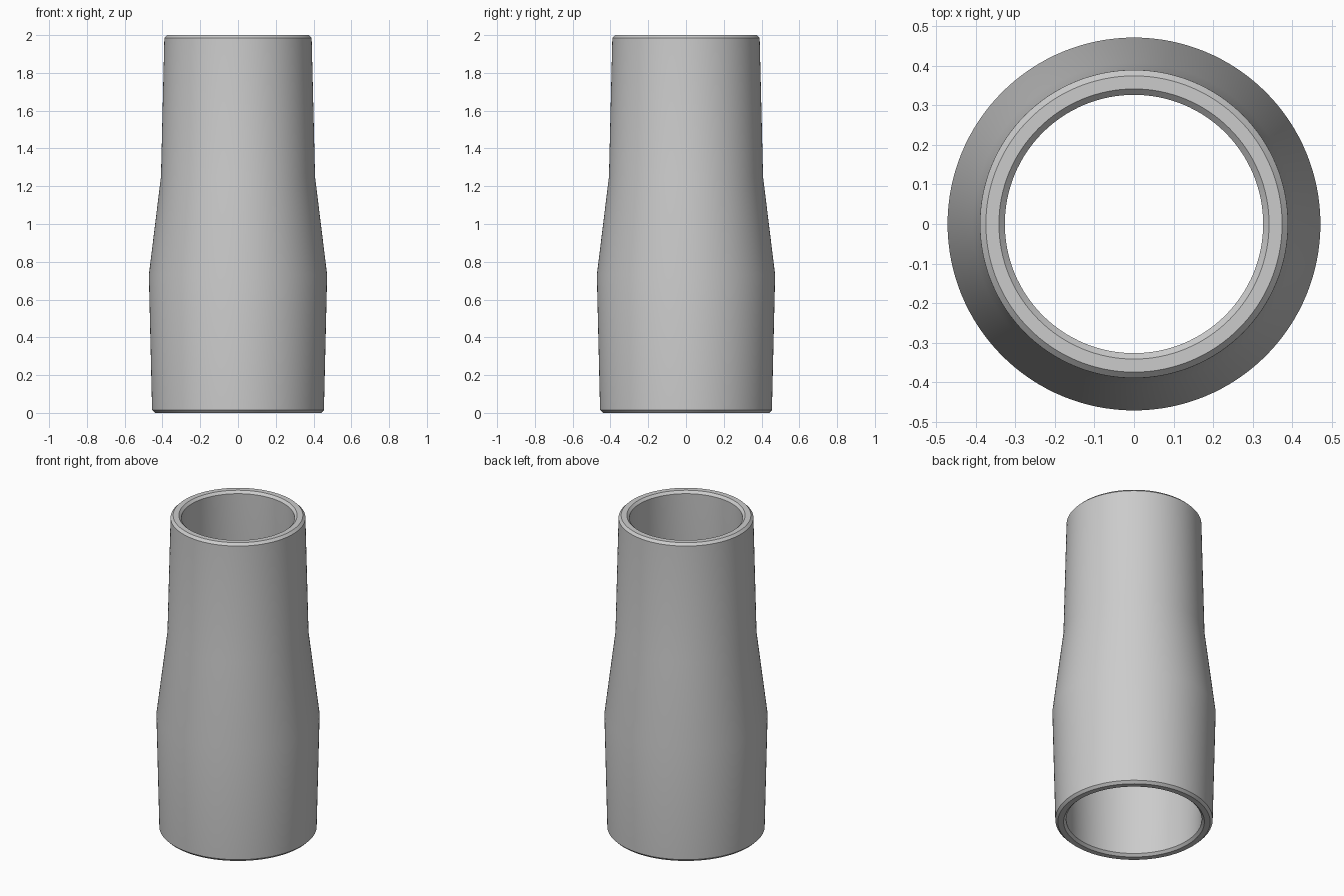
import bpy
import bmesh
import math

cube = bpy.data.objects.get("Cube")
if cube:
    bpy.data.objects.remove(cube, do_unlink=True)

SEGMENTS = 128
WALL = 0.063      # wall thickness
CHAMFER = 0.015   # bevel on all four rims
HEIGHT = 2.0

# Outer wall (radius, height): wide socket, taper, narrow socket
outer = [(0.455, CHAMFER), (0.472, 0.73), (0.408, 1.25), (0.39, HEIGHT - CHAMFER)]
inner = [(r - WALL, z) for r, z in reversed(outer)]

# Closed wall section with chamfered rims
top_r, bottom_r = outer[-1][0], outer[0][0]
section = outer + [(top_r - CHAMFER, HEIGHT), (top_r - WALL + CHAMFER, HEIGHT)]
section += inner + [(bottom_r - WALL + CHAMFER, 0), (bottom_r - CHAMFER, 0)]

# Revolve the section about z
bm = bmesh.new()
rings = []
for i in range(SEGMENTS):
    a = math.tau * i / SEGMENTS
    rings.append([bm.verts.new((r * math.cos(a), r * math.sin(a), z)) for r, z in section])
for i, ring in enumerate(rings):
    following = rings[(i + 1) % SEGMENTS]
    for j in range(len(section)):
        k = (j + 1) % len(section)
        bm.faces.new((ring[j], following[j], following[k], ring[k]))
bmesh.ops.recalc_face_normals(bm, faces=bm.faces)
mesh = bpy.data.meshes.new("reducer_sleeve")
bm.to_mesh(mesh)
bm.free()
sleeve = bpy.data.objects.new("reducer_sleeve", mesh)
bpy.context.collection.objects.link(sleeve)

# Plain grey material
grey = bpy.data.materials.new("light_grey")
grey.use_nodes = True
color = (0.6, 0.6, 0.6, 1)
grey.diffuse_color = color
for node in grey.node_tree.nodes:
    if node.type == "BSDF_PRINCIPLED":
        node.inputs["Base Color"].default_value = color
mesh.materials.append(grey)

# Smooth walls, crisp rims
bpy.ops.object.select_all(action="DESELECT")
sleeve.select_set(True)
bpy.context.view_layer.objects.active = sleeve
bpy.ops.object.shade_smooth_by_angle(angle=math.radians(30))
